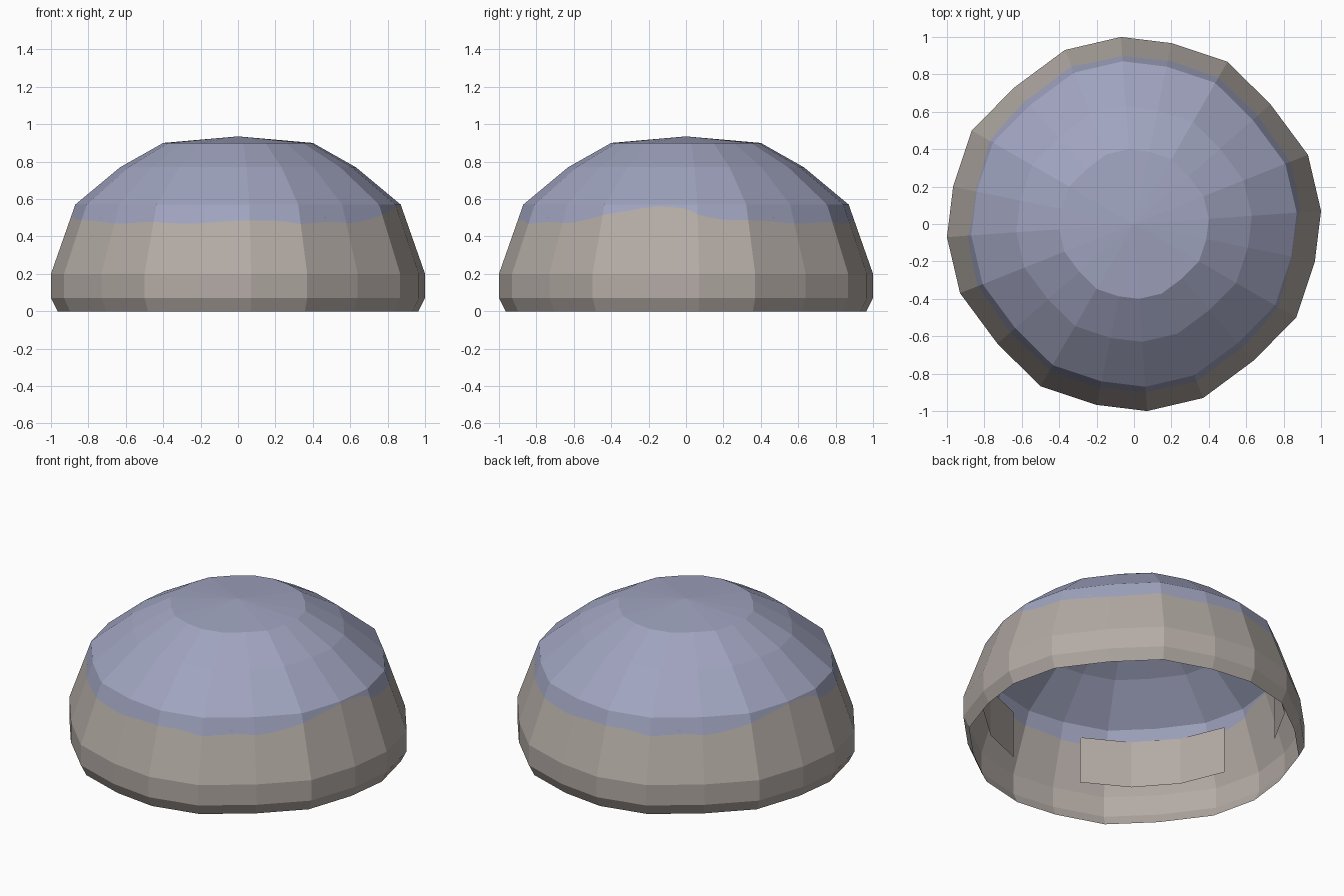
import bpy, math

if "Cube" in bpy.data.objects:
    bpy.data.objects.remove(bpy.data.objects["Cube"])

def material(name, col):
    m = bpy.data.materials.new(name)
    m.diffuse_color = (*col, 1)
    m.use_nodes = True
    m.node_tree.nodes["Principled BSDF"].inputs["Base Color"].default_value = m.diffuse_color
    return m

STONE = material("warm grey stone", (0.45, 0.405, 0.375))
SLATE = material("blue slate", (0.35, 0.37, 0.52))

# Irregular twenty-sided plan: five corners repeated four times
QUARTER = [(1.0, 0.07), (0.93, 0.37), (0.73, 0.64), (0.5, 0.867), (0.2, 0.967)]
PLAN = []
x4 = QUARTER
for _ in range(4):
    PLAN += x4
    x4 = [(-y, x) for x, y in x4]
SUB = 4
# Corners plus points along each straight side
FINE = []
for i, a in enumerate(PLAN):
    b = PLAN[(i + 1) % len(PLAN)]
    FINE += [(a[0] + (b[0] - a[0]) * k / SUB, a[1] + (b[1] - a[1]) * k / SUB) for k in range(SUB)]

# Wavy colour line: (degrees, height), repeating every half turn
LINE = [(0, .55), (5, .51), (12, .49), (27, .485), (43, .466), (58, .48), (72, .466), (90, .485),
        (105, .485), (111, .466), (125, .48), (133, .468), (143, .49), (150, .515), (160, .54),
        (170, .563), (180, .55)]

def line_height(p):
    d = math.degrees(math.atan2(p[1], p[0])) % 180
    for (a, za), (b, zb) in zip(LINE, LINE[1:]):
        if a <= d <= b:
            return za + (zb - za) * (d - a) / (b - a)

def ring(plan, r, z):
    return [(x * r, y * r, z) for x, y in plan]

def skin(name, rings, mat, apex=None):
    n = len(rings[0])
    verts = [v for r in rings for v in r]
    faces = []
    for j in range(len(rings) - 1):
        for i in range(n):
            k = (i + 1) % n
            faces.append((j * n + i, j * n + k, (j + 1) * n + k, (j + 1) * n + i))
    if apex:
        verts.append(apex)
        top = (len(rings) - 1) * n
        faces += [(top + i, top + (i + 1) % n, len(verts) - 1) for i in range(n)]
    me = bpy.data.meshes.new(name)
    me.from_pydata(verts, [], faces)
    me.materials.append(mat)
    ob = bpy.data.objects.new(name, me)
    bpy.context.collection.objects.link(ob)
    return ob

def wall_r(z):
    return 1 - 0.13 * (z - 0.2) / 0.37

split = [(x * wall_r(line_height((x, y))), y * wall_r(line_height((x, y))), line_height((x, y))) for x, y in FINE]

# Lower foot and wall
skin("foot", [ring(PLAN, 0.965, 0), ring(PLAN, 1, 0.07), ring(PLAN, 1, 0.2)], STONE)
skin("lower_wall", [ring(FINE, 1, 0.2), split], STONE)
# Slate band and dome
skin("slate_band", [split, ring(FINE, 0.87, 0.57)], SLATE)
skin("dome", [ring(PLAN, 0.87, 0.57), ring(PLAN, 0.63, 0.77), ring(PLAN, 0.4, 0.9)], SLATE, (0, 0, 0.935))

# Four upright lining panels inside the wall
verts, faces = [], []
for q in range(4):
    for k, deg in enumerate((193, 212, 231, 251)):
        a = math.radians(deg + 90 * q)
        for z in (0.2, 0.5):
            verts.append((0.87 * math.cos(a), 0.87 * math.sin(a), z))
        if k:
            n = len(verts)
            faces.append((n - 4, n - 2, n - 1, n - 3))
me = bpy.data.meshes.new("lining_panels")
me.from_pydata(verts, [], faces)
me.materials.append(STONE)
bpy.context.collection.objects.link(bpy.data.objects.new("lining_panels", me))
